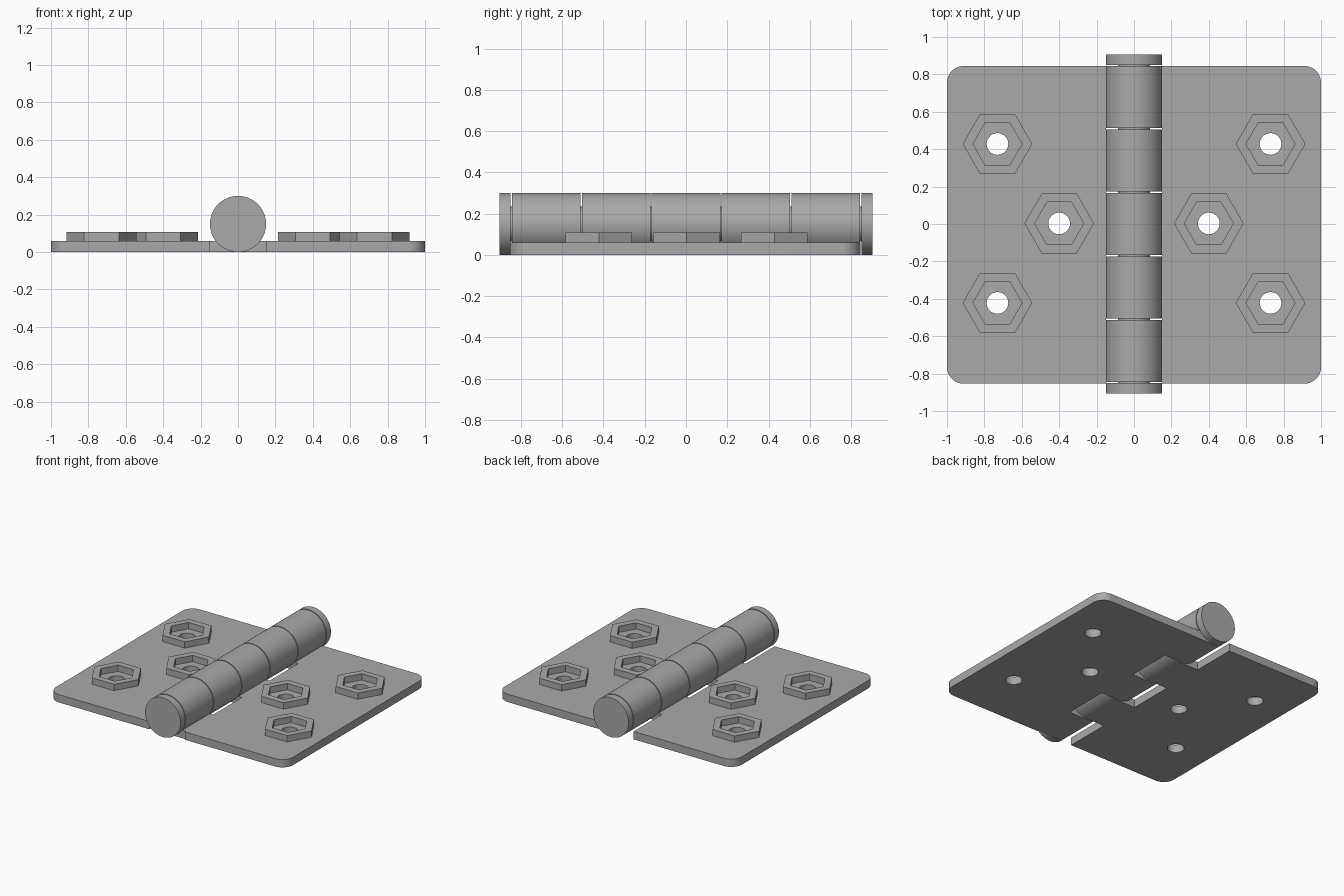
import bpy
import math

cube = bpy.data.objects.get("Cube")
if cube:
    bpy.data.objects.remove(cube, do_unlink=True)

PLATE = 0.06     # leaf thickness
BARREL = 0.15    # knuckle radius
PITCH = 0.339    # knuckle spacing along the hinge line
GAP = 0.007

steel = bpy.data.materials.new("grey_steel")
steel.use_nodes = True
colour = (0.4, 0.4, 0.4, 1)
steel.diffuse_color = colour
steel.node_tree.nodes["Principled BSDF"].inputs["Base Color"].default_value = colour


def finish(obj):
    """Give the part its material and crisp-edged smooth shading."""
    obj.data.materials.clear()
    obj.data.materials.append(steel)
    bpy.ops.object.select_all(action='DESELECT')
    obj.select_set(True)
    bpy.context.view_layer.objects.active = obj
    bpy.ops.object.shade_smooth_by_angle(angle=math.radians(30))


def ring(cx, cy, radius, sides, start=0.0, sweep=2 * math.pi):
    """Points around a circle or regular polygon."""
    return [(cx + radius * math.cos(start + sweep * i / sides),
             cy + radius * math.sin(start + sweep * i / sides)) for i in range(sides)]


def slab(name, loops, z0, z1):
    """Extrude a filled outline, with inner loops as holes, from z0 to z1."""
    curve = bpy.data.curves.new(name, 'CURVE')
    curve.dimensions = '2D'
    curve.fill_mode = 'BOTH'
    curve.extrude = (z1 - z0) / 2
    for loop in loops:
        spline = curve.splines.new('POLY')
        spline.points.add(len(loop) - 1)
        for point, (x, y) in zip(spline.points, loop):
            point.co = (x, y, 0, 1)
        spline.use_cyclic_u = True
    obj = bpy.data.objects.new(name, curve)
    bpy.context.collection.objects.link(obj)
    obj.location.z = (z0 + z1) / 2
    bpy.ops.object.select_all(action='DESELECT')
    obj.select_set(True)
    bpy.context.view_layer.objects.active = obj
    bpy.ops.object.convert(target='MESH')
    obj = bpy.context.view_layer.objects.active
    bpy.ops.object.mode_set(mode='EDIT')
    bpy.ops.mesh.select_all(action='SELECT')
    bpy.ops.mesh.remove_doubles(threshold=0.0001)
    bpy.ops.mesh.normals_make_consistent(inside=False)
    bpy.ops.object.mode_set(mode='OBJECT')
    finish(obj)


def rod(name, radius, y0, y1):
    """Cylinder along the hinge line."""
    bpy.ops.mesh.primitive_cylinder_add(
        vertices=64, radius=radius, depth=y1 - y0,
        location=(0, (y0 + y1) / 2, BARREL), rotation=(math.pi / 2, 0, 0))
    obj = bpy.context.object
    obj.name = name
    bpy.ops.object.transform_apply(location=False, rotation=True, scale=False)
    finish(obj)


# Span of each knuckle along y
bands = []
for i in range(5):
    mid = (i - 2) * PITCH
    bands.append((mid - PITCH / 2 + GAP / 2, mid + PITCH / 2 - GAP / 2))

# Leaves with interlocking tabs, screw holes and hexagonal seats
y_min, y_max, corner = -0.854, 0.845, 0.09
for side, sign, owned in (("left", 1, (4, 2, 0)), ("right", -1, (3, 1))):
    outline = [(BARREL, y_min)]
    outline += ring(1 - corner, y_min + corner, corner, 12, -math.pi / 2, math.pi / 2)
    outline += [(1, y_min + corner)]
    outline += ring(1 - corner, y_max - corner, corner, 12, 0, math.pi / 2)
    outline += [(1 - corner, y_max), (BARREL, y_max)]
    for band in owned:
        low, high = bands[band]
        outline += [(BARREL, high), (0, high), (0, low), (BARREL, low)]

    spots = [(0.73, 0.428), (0.4, 0.003), (0.73, -0.422)]
    loops = [outline] + [ring(x, y, 0.058, 32) for x, y in spots]
    loops = [[(sign * x, y) for x, y in loop] for loop in loops]
    slab(side + "_leaf", loops, 0, PLATE)

    for n, (x, y) in enumerate(spots):
        slab(f"{side}_hex_seat_{n + 1}",
             [ring(sign * x, y, 0.186, 6), ring(sign * x, y, 0.131, 6)],
             PLATE - 0.01, 0.108)

# Knuckles, the pin through them and its end caps
for i, (low, high) in enumerate(bands):
    rod(f"knuckle_{i + 1}", BARREL, low, high)
rod("hinge_pin", 0.085, -0.88, 0.88)
rod("front_pin_cap", BARREL, -0.905, -0.851)
rod("back_pin_cap", BARREL, 0.851, 0.905)
